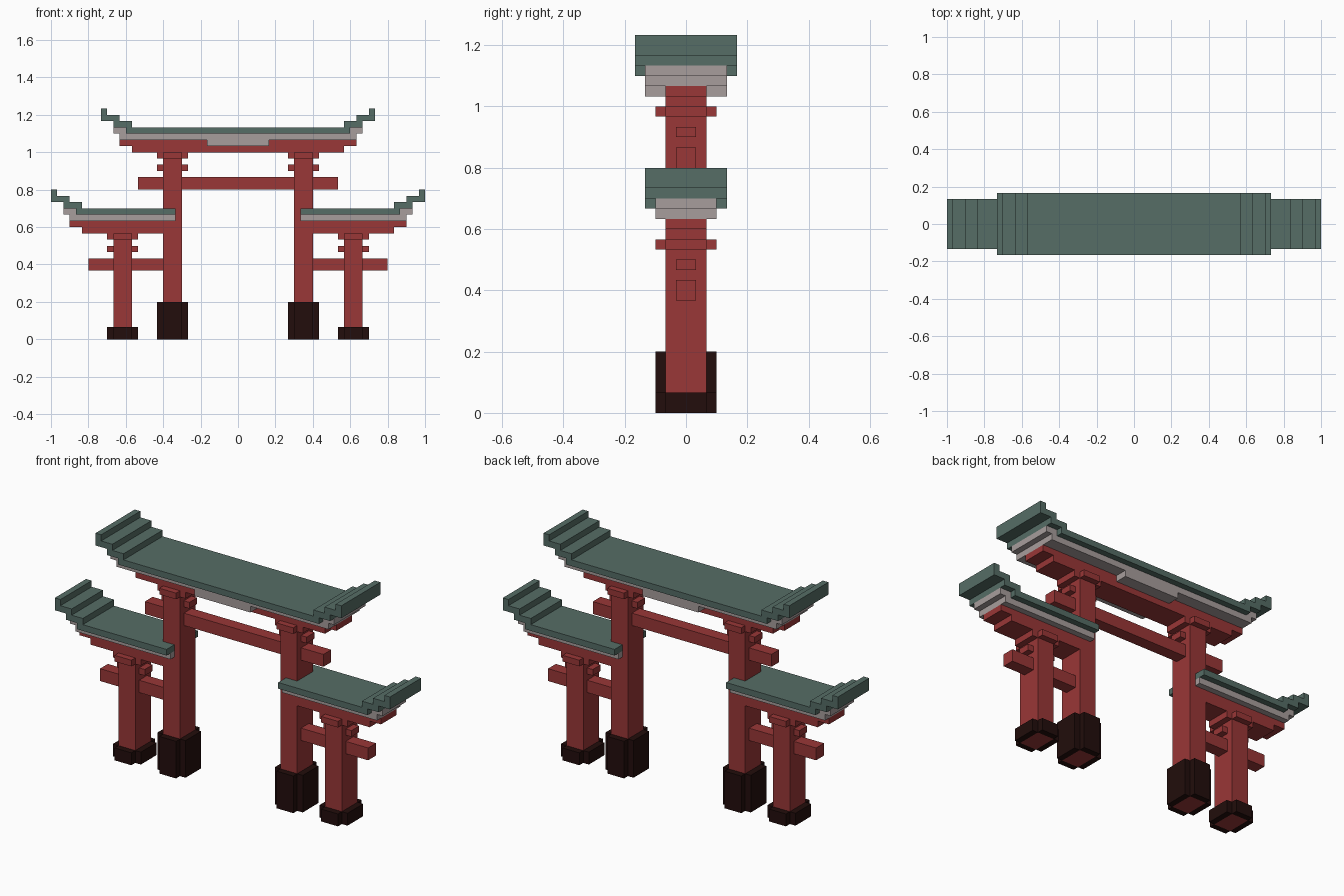
import bpy
import bmesh
from mathutils import Matrix, Vector

U = 1 / 30  # size of one block

cube = bpy.data.objects.get("Cube")
if cube:
    bpy.data.objects.remove(cube, do_unlink=True)


def material(name, rgb):
    mat = bpy.data.materials.new(name)
    mat.use_nodes = True
    mat.diffuse_color = (*rgb, 1)
    mat.node_tree.nodes["Principled BSDF"].inputs["Base Color"].default_value = (*rgb, 1)
    return mat


RED = material("red lacquered wood", (0.32, 0.038, 0.038))
GREEN = material("green roof", (0.092, 0.153, 0.133))
GREY = material("pale grey trim", (0.39, 0.34, 0.335))
DARK = material("dark footing", (0.016, 0.004, 0.0035))


def build(name, mat, boxes, side=1):
    """One object from boxes (x0, x1, y0, y1, z0, z1) in blocks; side=-1 flips x."""
    bm = bmesh.new()
    for x0, x1, y0, y1, z0, z1 in boxes:
        size = Vector((x1 - x0, y1 - y0, z1 - z0)) * U
        centre = Vector((side * (x0 + x1), y0 + y1, z0 + z1)) * (U / 2)
        bmesh.ops.create_cube(bm, size=1, matrix=Matrix.Translation(centre) @ Matrix.Diagonal((*size, 1)))
    mesh = bpy.data.meshes.new(name)
    bm.to_mesh(mesh)
    bm.free()
    mesh.materials.append(mat)
    obj = bpy.data.objects.new(name, mesh)
    bpy.context.scene.collection.objects.link(obj)
    return obj


def collar(x, z0, z1):
    """Four slabs hugging a pillar, leaving the corners open."""
    return [(x - 1, x, -2, 2, z0, z1), (x + 3, x + 4, -2, 2, z0, z1),
            (x, x + 3, -3, -2, z0, z1), (x, x + 3, 2, 3, z0, z1)]


def pillar(name, x, foot, top, side):
    build(name + "_pillar", RED, [(x, x + 3, -2, 2, 0, top)], side)
    build(name + "_footing", DARK, collar(x, 0, foot), side)
    build(name + "_capital", RED, collar(x, top - 1, top), side)
    build(name + "_peg", RED, [(x - 1, x + 4, -1, 1, top - 3, top - 2)], side)


def roof_tip(x, z, depth):
    """Stepped upturned roof end starting at block x, level z."""
    return [(x, x + 3, -depth, depth, z, z + 1),
            (x + 2, x + 5, -depth, depth, z + 1, z + 2),
            (x + 4, x + 5, -depth, depth, z + 2, z + 3)]


for label, s in (("left", 1), ("right", -1)):
    # Pillars
    pillar(label + "_main", 9, 6, 30, s)
    pillar(label + "_side", 17, 2, 17, s)

    # Side wing: tie beam, lintel, trim and roof
    build(label + "_side_tie_beam", RED, [(12, 24, -1, 1, 11, 13)], s)
    build(label + "_side_lintel", RED, [(12, 25, -2, 2, 17, 18), (12, 27, -2, 2, 18, 19)], s)
    build(label + "_side_trim", GREY, [(10, 27, -3, 3, 19, 20), (26, 28, -3, 3, 20, 21)], s)
    build(label + "_side_roof", GREEN, [(10, 26, -4, 4, 20, 21)] + roof_tip(25, 21, 4), s)

    # Upturned ends of the main roof
    build(label + "_main_trim_end", GREY, [(18, 20, -4, 4, 33, 34)], s)
    build(label + "_main_roof_end", GREEN, roof_tip(17, 34, 5), s)

# Centre span
build("main_tie_beam", RED, [(-16, 16, -1, 1, 24, 26)])
build("main_lintel", RED, [(-17, 17, -2, 2, 30, 31), (-19, 19, -2, 2, 31, 32)])
build("main_trim", GREY, [(-19, 19, -4, 4, 32, 33), (-5, 5, -4, 4, 31, 32)])
build("main_roof", GREEN, [(-18, 18, -5, 5, 33, 34)])
